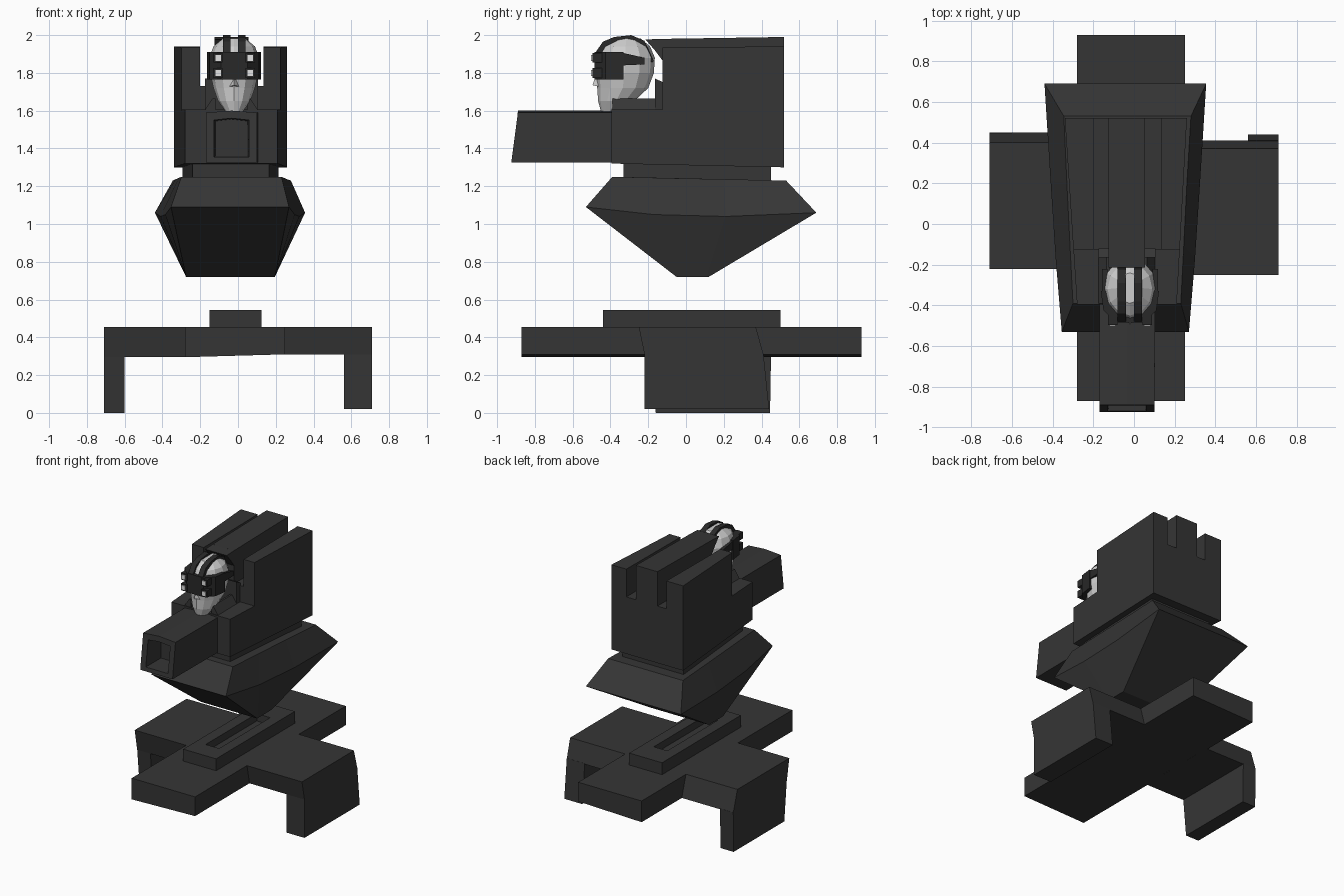
import bpy, bmesh, math

cube = bpy.data.objects.get("Cube")
if cube:
    bpy.data.objects.remove(cube, do_unlink=True)


def material(name, value):
    m = bpy.data.materials.new(name)
    m.use_nodes = True
    color = (value, value, value, 1)
    m.diffuse_color = color
    m.node_tree.nodes["Principled BSDF"].inputs["Base Color"].default_value = color
    return m


DARK = material("dark_grey", 0.036)
BLACK = material("visor_black", 0.022)
PALE = material("pale_grey", 0.62)
WHITE = material("lens_white", 0.78)


def loft(name, rings, mat):
    """Skin a list of equal-length point rings and cap both ends."""
    bm = bmesh.new()
    rows = [[bm.verts.new(p) for p in ring] for ring in rings]
    n = len(rows[0])
    for a, b in zip(rows, rows[1:]):
        for i in range(n):
            j = (i + 1) % n
            bm.faces.new((a[i], a[j], b[j], b[i]))
    bm.faces.new(rows[0])
    bm.faces.new(rows[-1])
    bmesh.ops.recalc_face_normals(bm, faces=bm.faces)
    me = bpy.data.meshes.new(name)
    bm.to_mesh(me)
    bm.free()
    me.materials.append(mat)
    ob = bpy.data.objects.new(name, me)
    bpy.context.collection.objects.link(ob)
    return ob


def rect(x0, x1, y0, y1, z):
    return [(x0, y0, z), (x1, y0, z), (x1, y1, z), (x0, y1, z)]


def wall(x0, x1, z0, z1, y, lean=0):
    """Upright rectangle; lean moves its top edge in y."""
    return [(x0, y, z0), (x1, y, z0), (x1, y + lean, z1), (x0, y + lean, z1)]


def box(name, x0, x1, y0, y1, z0, z1, mat=DARK):
    return loft(name, [rect(x0, x1, y0, y1, z0), rect(x0, x1, y0, y1, z1)], mat)


def side_profile(name, points, x0, x1, mat):
    return loft(name, [[(x, y, z) for y, z in points] for x in (x0, x1)], mat)


# Base: long beam with a slightly sloping underside
loft("base_beam", [[(-.28, y, .295), (.25, y, .31), (.25, y, .455), (-.28, y, .455)]
                   for y in (-.87, .93)], DARK)

# Cross arms and their downward legs
loft("right_arm", [rect(-.71, -.27, -.19, .45, .295), rect(-.71, -.27, -.22, .40, .455)], DARK)
loft("right_leg", [rect(-.71, -.60, -.16, .445, 0), rect(-.71, -.60, -.19, .45, .30)], DARK)
loft("left_arm", [rect(.24, .71, -.22, .41, .31), rect(.24, .71, -.25, .37, .455)], DARK)
loft("left_leg", [rect(.56, .71, -.22, .44, .02), rect(.56, .71, -.22, .41, .315)], DARK)

# Raised plate with a long slot sunk into its top
loft("base_plate", [rect(-.15, .125, -.44, .50, .45), rect(-.15, .125, -.44, .50, .545),
                    rect(-.067, .045, -.29, .32, .545), rect(-.067, .045, -.29, .32, .49)], DARK)

# Faceted hull, eight points per ring: front pair, left pair, back pair, right pair
keel = [(-.275, -.05, .72), (.195, -.05, .72), (.195, -.04, .72), (.195, .11, .72),
        (.195, .12, .72), (-.275, .12, .72), (-.275, .11, .72), (-.275, -.04, .72)]
waist = [(-.355, -.53, 1.09), (.27, -.53, 1.09), (.30, -.17, 1.05), (.325, .21, 1.04),
         (.355, .69, 1.06), (-.44, .69, 1.06), (-.41, .21, 1.04), (-.385, -.17, 1.05)]
deck = [(-.30, -.39, 1.25), (.23, -.39, 1.25), (.245, -.1, 1.243), (.26, .2, 1.237),
        (.28, .53, 1.23), (-.345, .53, 1.23), (-.33, .2, 1.237), (-.315, -.1, 1.243)]
loft("hull", [keel, waist, deck], DARK)

# Neck between hull and body
loft("turret_neck", [wall(-.24, .165, 1.22, 1.33, -.33),
                     wall(-.295, .215, 1.22, 1.32, .45)], DARK)

# Body, narrowing to the front
loft("body_lower", [wall(-.28, .21, 1.32, 1.605, -.395),
                    wall(-.34, .26, 1.30, 1.61, .52)], DARK)


def comb(y, left, right, rise):
    """Body section with a middle ridge between two grooves."""
    ridge = 1.98 + rise
    top = 1.935 + rise / 2
    floor = 1.73
    return [(x, y, z) for x, z in (
        (left, 1.60), (right, 1.60), (right, top), (.135, top), (.135, floor), (.055, floor),
        (.055, ridge), (-.125, ridge), (-.125, floor), (-.2, floor), (-.2, top), (left, top))]


loft("body_upper", [comb(-.125, -.298, .225, 0), comb(.52, -.34, .26, .01)], DARK)

# Overhang of the ridge above the cockpit, headrest and collar
side_profile("ridge_overhang", [(-.215, 1.977), (-.12, 1.98), (-.12, 1.86), (-.165, 1.92)],
             -.125, .055, DARK)
side_profile("headrest", [(-.165, 1.60), (-.12, 1.60), (-.12, 1.75), (-.165, 1.77)],
             -.175, .105, DARK)
for side, s in (("right", -1), ("left", 1)):
    a, b, c = (-.035 + s * d for d in (.085, .15, .10))
    loft(side + "_collar", [[(a, y, 1.59), (b, y, 1.59), (c, y, 1.665), (a, y, 1.665)]
                            for y in (-.39, -.13)], DARK)


# Square barrel with a low roof crease and hollow muzzle
def muzzle(x0, x1, z0, z1, y, lean):
    return [(x0, y, z0), (x1, y, z0), (x1, y + lean, z1),
            ((x0 + x1) / 2, y + lean, z1 + .01), (x0, y + lean, z1)]


loft("barrel", [muzzle(-.17, .105, 1.325, 1.59, -.37, 0),
                muzzle(-.17, .10, 1.325, 1.59, -.925, .035),
                muzzle(-.127, .058, 1.355, 1.55, -.92, .027),
                muzzle(-.12, .05, 1.36, 1.545, -.75, 0)], DARK)

# Head from stacked twelve-sided rings: height, centre y, half width, half depth
HX = -.02
levels = [(1.595, -.405, .045, .045), (1.65, -.37, .085, .095), (1.72, -.335, .11, .135),
          (1.80, -.325, .128, .155), (1.88, -.32, .132, .155), (1.94, -.32, .11, .13),
          (1.982, -.315, .06, .075)]
loft("head", [[(HX + rx * math.sin(k * math.pi / 6), cy - ry * math.cos(k * math.pi / 6), z)
               for k in range(12)] for z, cy, rx, ry in levels], PALE)
loft("nose", [[(HX - .035, -.45, 1.725), (HX + .035, -.45, 1.725), (HX, -.495, 1.735)],
              [(HX - .015, -.45, 1.78), (HX + .015, -.45, 1.78), (HX, -.48, 1.78)]], PALE)

# Visor wrapped round the front of the head
band = [(-.143, -.33), (-.13, -.425), (-.07, -.485), (.07, -.485), (.13, -.425), (.143, -.33)]
loft("visor", [[(HX + x, y, z) for x, y in band] for z in (1.765, 1.91)], BLACK)

# Lens blocks with white faces, and straps along the temples and over the crown
outer = [(-.485, 1.90), (-.44, 1.965), (-.38, 1.99), (-.29, 2.0), (-.22, 1.97), (-.17, 1.86)]
inner = [(y + (-.325 - y) * .22, z + (1.83 - z) * .22) for y, z in reversed(outer)]
for side, s in (("right", -1), ("left", 1)):
    cx = HX + s * .085
    for row, z in (("lower", 1.80), ("upper", 1.88)):
        box(f"{side}_{row}_lens_mount", cx - .024, cx + .024, -.496, -.44, z - .026, z + .026, BLACK)
        box(f"{side}_{row}_lens", cx - .015, cx + .015, -.502, -.495, z - .016, z + .016, WHITE)
    tx = sorted((HX + s * .11, HX + s * .138))
    side_profile(side + "_temple_strap", [(-.34, 1.77), (-.33, 1.84), (-.22, 1.845),
                                          (-.22, 1.88), (-.33, 1.905)], tx[0], tx[1], BLACK)
    sx = sorted((HX + s * .02, HX + s * .06))
    side_profile(side + "_crown_strap", outer + inner, sx[0], sx[1], BLACK)
